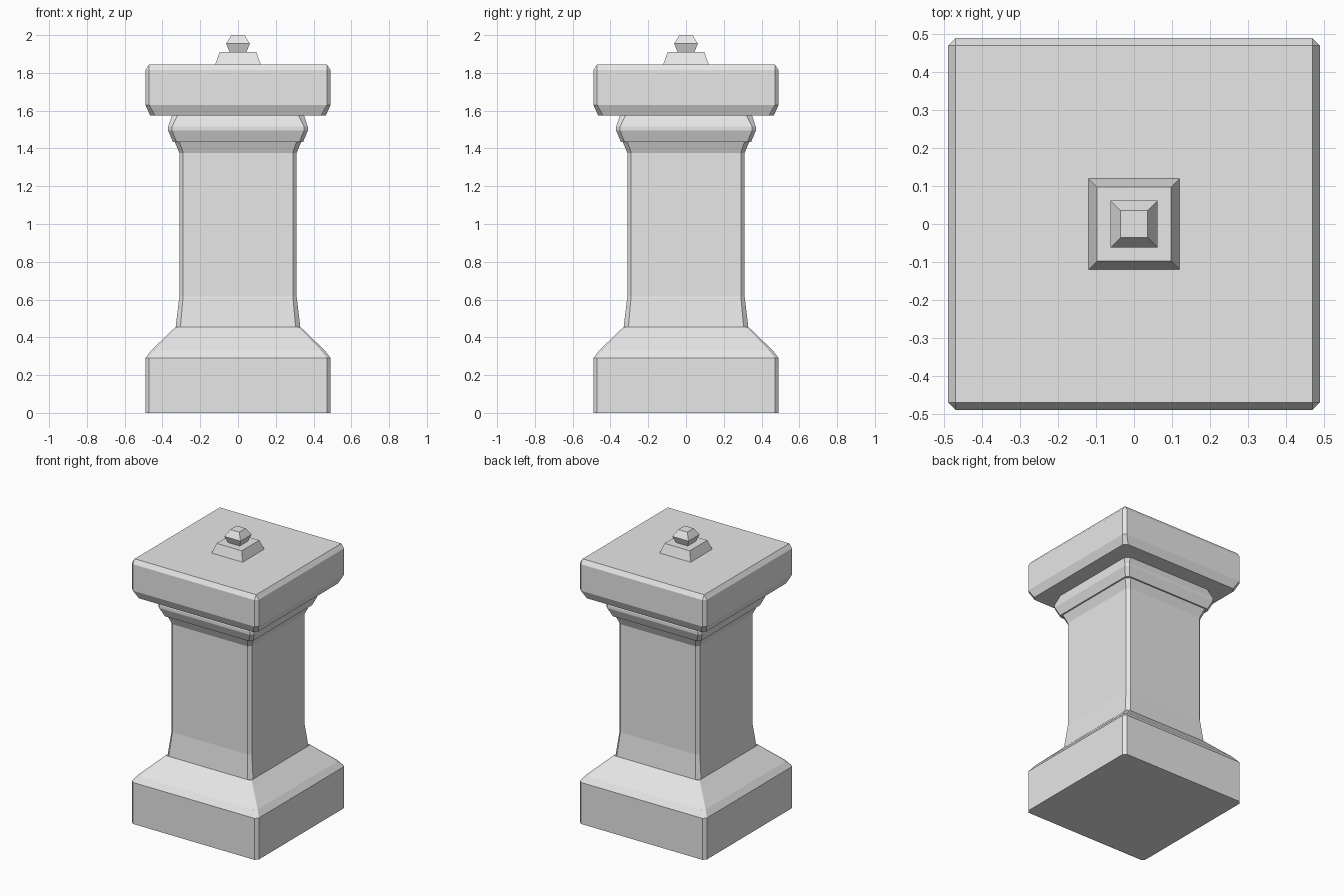
import bpy
import bmesh

cube = bpy.data.objects.get("Cube")
if cube:
    bpy.data.objects.remove(cube, do_unlink=True)

stone = bpy.data.materials.new("pale_stone")
stone.use_nodes = True
stone.diffuse_color = (0.8, 0.8, 0.8, 1)
stone.node_tree.nodes["Principled BSDF"].inputs["Base Color"].default_value = (0.8, 0.8, 0.8, 1)


def square_ring(bm, z, half, cut):
    """Square outline with its corners cut off, counter-clockwise from above."""
    inner = half - cut
    points = []
    x, y = half, inner
    for _ in range(4):
        points += [(x, y), (y, x)] if x * y > 0 else [(x, y), (-y, -x)]
        x, y = -y, x
    return [bm.verts.new((px, py, z)) for px, py in points]


def square_loft(name, profile):
    """Stack square outlines given as (height, half width, corner cut)."""
    bm = bmesh.new()
    rings = [square_ring(bm, *level) for level in profile]
    for low, high in zip(rings, rings[1:]):
        for i in range(8):
            j = (i + 1) % 8
            bm.faces.new((low[i], low[j], high[j], high[i]))
    bm.faces.new(rings[0][::-1])
    bm.faces.new(rings[-1])
    # Sharp corners collapse to single points
    bmesh.ops.remove_doubles(bm, verts=bm.verts[:], dist=0.0005)
    bmesh.ops.recalc_face_normals(bm, faces=bm.faces[:])
    mesh = bpy.data.meshes.new(name)
    bm.to_mesh(mesh)
    bm.free()
    mesh.materials.append(stone)
    obj = bpy.data.objects.new(name, mesh)
    bpy.context.collection.objects.link(obj)
    return obj


# Plinth with sloping shoulders
square_loft("base", [(0, 0.49, 0.02), (0.29, 0.49, 0.02),
                     (0.33, 0.46, 0.02), (0.455, 0.33, 0.01)])

# Shaft, flared at both ends
square_loft("shaft", [(0.455, 0.33, 0.025), (0.62, 0.31, 0.02),
                      (1.375, 0.31, 0.02), (1.435, 0.335, 0.025)])

# Collar moulding under the cap
square_loft("collar", [(1.435, 0.345, 0.02), (1.495, 0.37, 0.02),
                       (1.515, 0.37, 0.02), (1.575, 0.35, 0.03)])

# Wide cap slab
square_loft("cap", [(1.575, 0.465, 0.025), (1.63, 0.49, 0.02),
                    (1.815, 0.49, 0.02), (1.845, 0.47, 0)])

# Finial on top
square_loft("finial_foot", [(1.845, 0.12, 0), (1.91, 0.097, 0)])
square_loft("finial_knob", [(1.91, 0.045, 0), (1.955, 0.0625, 0), (2, 0.035, 0)])
